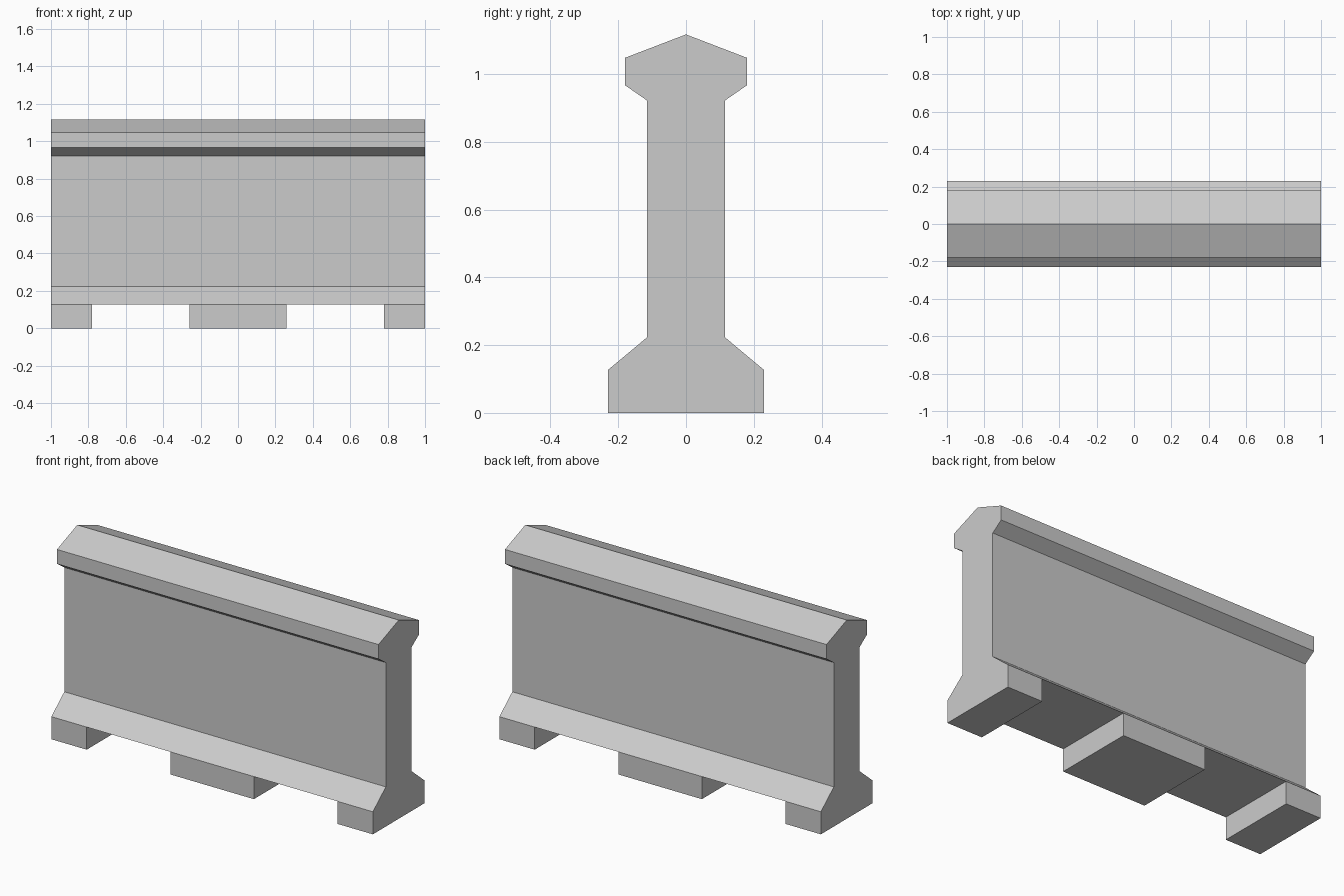
import bpy, bmesh, math

if "Cube" in bpy.data.objects:
    bpy.data.objects.remove(bpy.data.objects["Cube"])

LENGTH = 2.0
FOOT_H = 0.127
FOOT_EDGES = (-0.78, -0.26, 0.26, 0.78)

# Half of the barrier cross-section (y, z), above the feet
half = [(0.23, FOOT_H), (0.115, 0.223), (0.115, 0.922),
        (0.18, 0.967), (0.18, 1.048)]
profile = half + [(0, 1.117)] + [(-y, z) for y, z in reversed(half)]

bm = bmesh.new()

# Wall: sweep the mirrored profile along x
end = bm.faces.new([bm.verts.new((-LENGTH / 2, y, z)) for y, z in profile])
swept = bmesh.ops.extrude_face_region(bm, geom=[end], use_keep_orig=True)
verts = [g for g in swept["geom"] if isinstance(g, bmesh.types.BMVert)]
bmesh.ops.translate(bm, verts=verts, vec=(LENGTH, 0, 0))
bmesh.ops.recalc_face_normals(bm, faces=bm.faces[:])

# Split the wall where the feet begin and end
for x in FOOT_EDGES:
    bmesh.ops.bisect_plane(bm, geom=bm.verts[:] + bm.edges[:] + bm.faces[:],
                           plane_co=(x, 0, 0), plane_no=(1, 0, 0))

# Feet: pull the middle and outer bottom strips down to the ground
bm.normal_update()
feet = []
for f in bm.faces:
    c = f.calc_center_median()
    if f.normal.z < -0.99 and (abs(c.x) < 0.1 or abs(c.x) > 0.8):
        feet.append(f)
down = bmesh.ops.extrude_face_region(bm, geom=feet)
verts = [g for g in down["geom"] if isinstance(g, bmesh.types.BMVert)]
bmesh.ops.translate(bm, verts=verts, vec=(0, 0, -FOOT_H))
bmesh.ops.delete(bm, geom=[f for f in feet if f.is_valid], context='FACES')

# Merge flat neighbours into clean panels
bmesh.ops.dissolve_limit(bm, angle_limit=math.radians(1),
                         verts=bm.verts[:], edges=bm.edges[:])
bmesh.ops.recalc_face_normals(bm, faces=bm.faces[:])

mesh = bpy.data.meshes.new("road_barrier")
bm.to_mesh(mesh)
bm.free()
bpy.context.collection.objects.link(bpy.data.objects.new("road_barrier", mesh))
